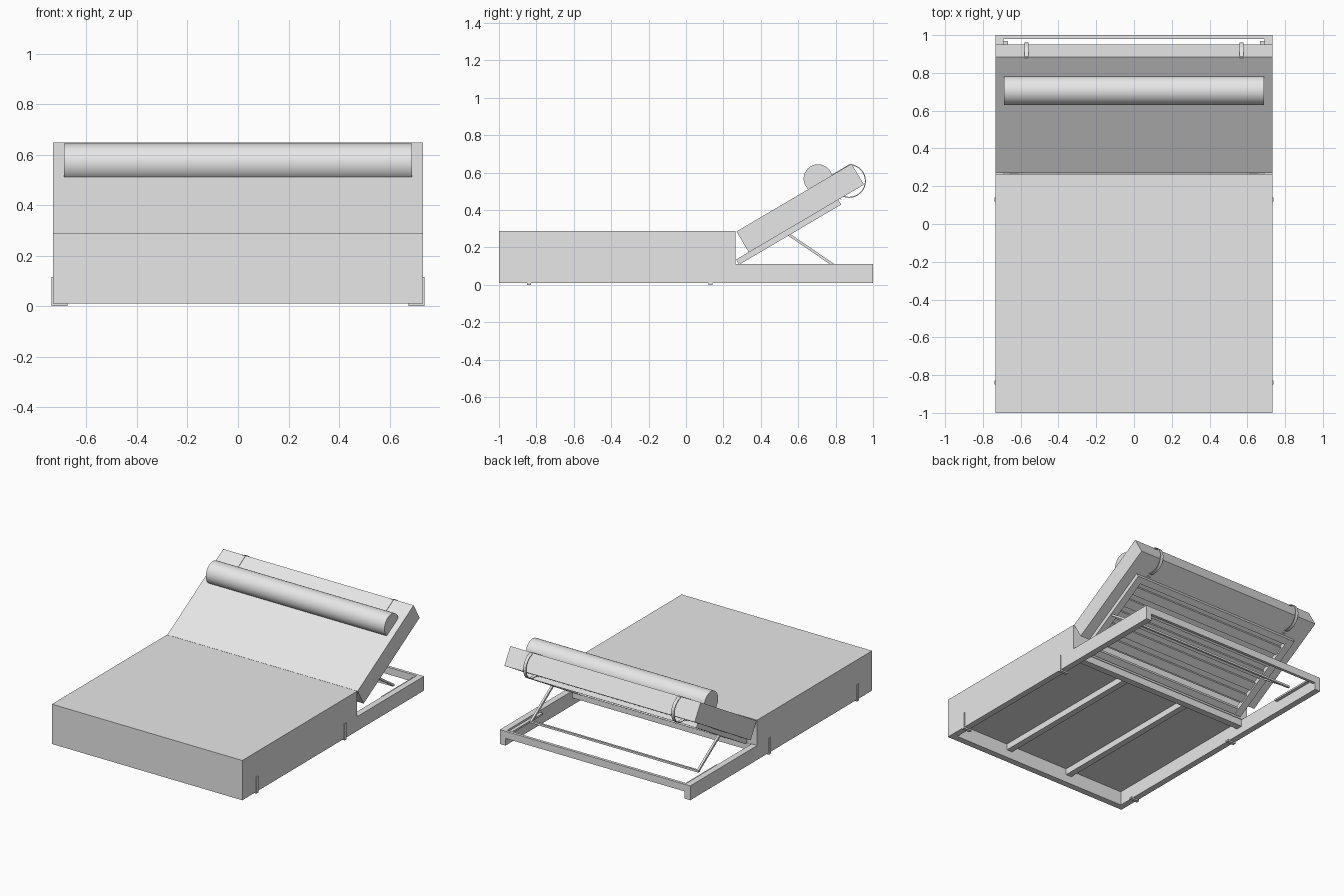
import bpy, bmesh, math

cube = bpy.data.objects.get("Cube")
if cube:
    bpy.data.objects.remove(cube, do_unlink=True)

grey = bpy.data.materials.new("light_grey")
grey.use_nodes = True
grey.diffuse_color = (0.8, 0.8, 0.8, 1)
grey.node_tree.nodes["Principled BSDF"].inputs["Base Color"].default_value = (0.8, 0.8, 0.8, 1)


def finish(name, bm):
    bmesh.ops.recalc_face_normals(bm, faces=bm.faces)
    mesh = bpy.data.meshes.new(name)
    bm.to_mesh(mesh)
    bm.free()
    mesh.materials.append(grey)
    obj = bpy.data.objects.new(name, mesh)
    bpy.context.collection.objects.link(obj)
    return obj


def prism(name, x0, x1, profile):
    """Extrude a (y, z) profile from x0 to x1."""
    bm = bmesh.new()
    face = bm.faces.new([bm.verts.new((x0, y, z)) for y, z in profile])
    out = bmesh.ops.extrude_face_region(bm, geom=[face])
    verts = [g for g in out["geom"] if isinstance(g, bmesh.types.BMVert)]
    bmesh.ops.translate(bm, verts=verts, vec=(x1 - x0, 0, 0))
    return finish(name, bm)


def rect(a0, a1, b0, b1):
    return [(a0, b0), (a1, b0), (a1, b1), (a0, b1)]


def box(name, x0, x1, y0, y1, z0, z1):
    return prism(name, x0, x1, rect(y0, y1, z0, z1))


TILT = math.radians(30.5)


def tilted(u, w):
    """Point on the raised backrest: u up along it, w down through it."""
    c, s = math.cos(TILT), math.sin(TILT)
    return (0.27 + u * c + w * s, 0.285 + u * s - w * c)


def tilted_box(name, x0, x1, u0, u1, w0, w1):
    return prism(name, x0, x1, [tilted(u, w) for u, w in rect(u0, u1, w0, w1)])


def bar(name, x0, x1, a, b, half):
    """Flat bar between two (y, z) points."""
    dy, dz = b[0] - a[0], b[1] - a[1]
    n = math.hypot(dy, dz) / half
    ny, nz = -dz / n, dy / n
    return prism(name, x0, x1, [(a[0] + ny, a[1] + nz), (b[0] + ny, b[1] + nz),
                                (b[0] - ny, b[1] - nz), (a[0] - ny, a[1] - nz)])


# Bed body with low side rails, hollowed from below
body = prism("bed_body", -0.733, 0.733,
             [(-1, 0.01), (1, 0.01), (1, 0.11), (0.265, 0.11), (0.265, 0.287), (-1, 0.287)])
cutter = prism("body_cutter", -0.69, 0.69,
               [(-0.955, -0.1), (1.1, -0.1), (1.1, 0.2), (0.267, 0.2),
                (0.267, 0.108), (-0.955, 0.108)])
cutter.hide_render = True
cutter.hide_viewport = True
cut = body.modifiers.new("hollow", 'BOOLEAN')
cut.operation = 'DIFFERENCE'
cut.solver = 'EXACT'
cut.object = cutter

# Base rails and beams
box("rear_rail", -0.7, 0.7, 0.98, 1.0, 0.06, 0.11)
box("cross_beam", -0.69, 0.69, 0.215, 0.262, 0.06, 0.112)
for side, x in (("left", 0.25), ("right", -0.25)):
    box(side + "_long_beam", x - 0.022, x + 0.022, -0.96, 0.22, 0.065, 0.112)

# Raised backrest cushion
tilted_box("backrest", -0.733, 0.733, 0, 0.714, 0, 0.13)

# Backrest frame and slats
for side, s in (("left", 1), ("right", -1)):
    x0, x1 = sorted((s * 0.61, s * 0.66))
    tilted_box(side + "_backrest_rail", x0, x1, -0.078, 0.555, 0.128, 0.16)
for name, u in (("lower", -0.078), ("upper", 0.51)):
    tilted_box(name + "_backrest_rail", -0.62, 0.62, u, u + 0.045, 0.13, 0.159)
for i in range(5):
    u = 0.015 + i * 0.1
    tilted_box("slat_%d" % (i + 1), -0.615, 0.615, u, u + 0.06, 0.128, 0.148)

# Bolster roll
ring = [(0.706 + 0.077 * math.cos(math.tau * i / 48),
         0.567 + 0.077 * math.sin(math.tau * i / 48)) for i in range(48)]
roll = prism("bolster", -0.688, 0.688, ring)
bpy.ops.object.select_all(action='DESELECT')
roll.select_set(True)
bpy.context.view_layer.objects.active = roll
bpy.ops.object.shade_smooth_by_angle(angle=math.radians(35))

# Straps that loop from the bolster round the backrest end
path = [tilted(0.56, -0.003), tilted(0.708, -0.003)]
path += [(0.872 + 0.09 * math.cos(math.radians(a)), 0.555 + 0.09 * math.sin(math.radians(a)))
         for a in range(75, -121, -15)]
path.append(tilted(0.57, 0.137))
for side, x in (("left", 0.57), ("right", -0.57)):
    bm = bmesh.new()
    rows = [[bm.verts.new((x + d, y, z)) for d in (-0.011, 0.011)] for y, z in path]
    for a, b in zip(rows, rows[1:]):
        bm.faces.new((a[0], a[1], b[1], b[0]))
    strap = finish(side + "_strap", bm)
    strap.modifiers.new("thickness", 'SOLIDIFY').thickness = 0.005

# Support struts, catch plates and linking rod
for side, s in (("left", 1), ("right", -1)):
    x0, x1 = sorted((s * 0.635, s * 0.65))
    bar(side + "_strut", x0, x1, (0.54, 0.275), (0.785, 0.108), 0.007)
    x0, x1 = sorted((s * 0.668, s * 0.692))
    box(side + "_catch_plate", x0, x1, 0.62, 0.97, 0.085, 0.097)
box("linking_rod", -0.65, 0.65, 0.777, 0.791, 0.1, 0.114)

# Corner clips on the body sides
for side, s in (("left", 1), ("right", -1)):
    for place, y in (("front", -0.84), ("rear", 0.13)):
        x0, x1 = sorted((s * 0.73, s * 0.738))
        box(side + "_" + place + "_clip", x0, x1, y - 0.011, y + 0.011, 0, 0.115)
        x0, x1 = sorted((s * 0.675, s * 0.738))
        box(side + "_" + place + "_clip_foot", x0, x1, y - 0.011, y + 0.011, 0, 0.012)
